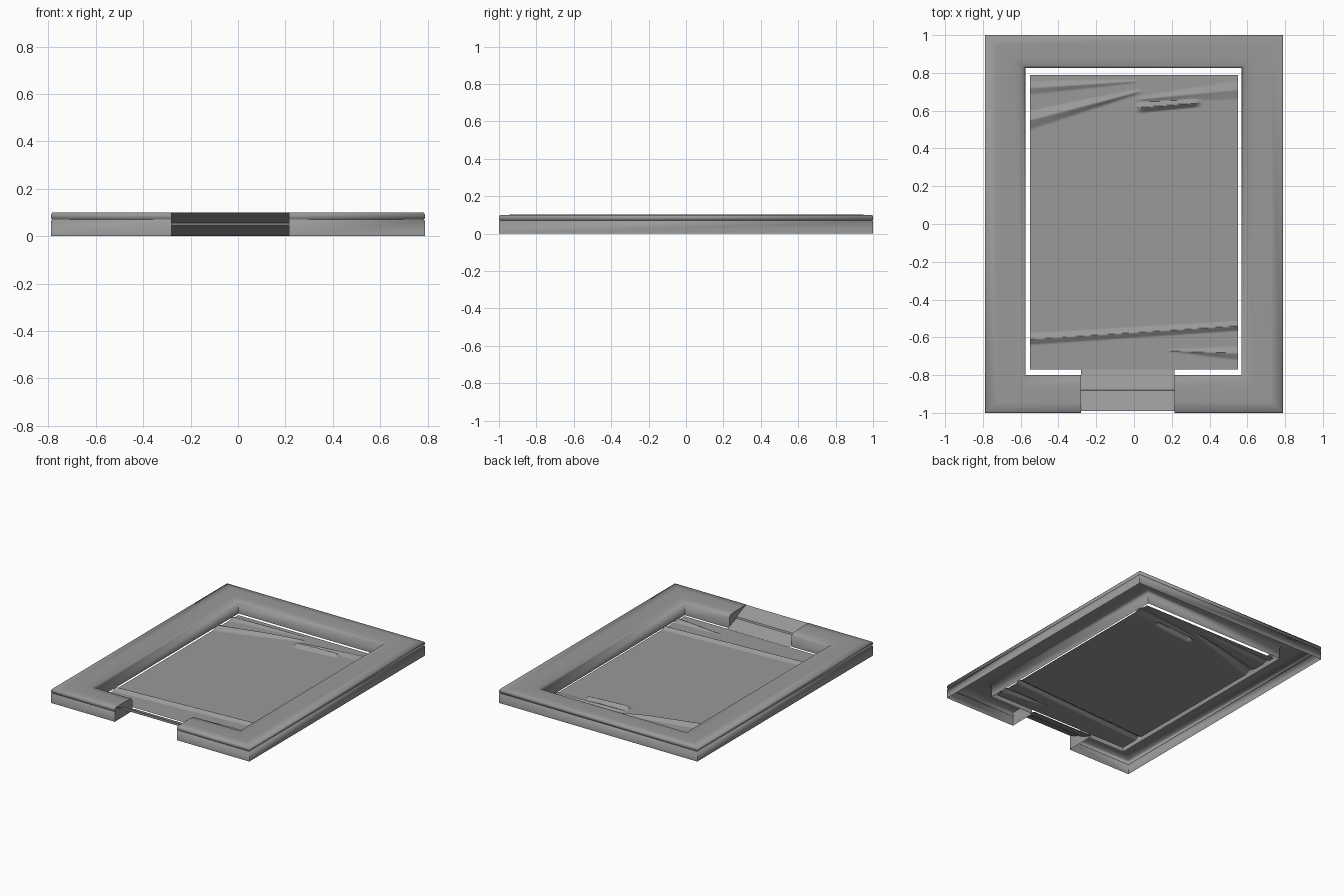
import bpy, bmesh

if "Cube" in bpy.data.objects:
    bpy.data.objects.remove(bpy.data.objects["Cube"])

grey = bpy.data.materials.new("dark_grey")
grey.diffuse_color = (.32, .32, .32, 1)
grey.use_nodes = True
grey.node_tree.nodes["Principled BSDF"].inputs["Base Color"].default_value = grey.diffuse_color


def finish(name, bm, recalc=True, angle=.52):
    if recalc:
        bmesh.ops.recalc_face_normals(bm, faces=bm.faces)
    mesh = bpy.data.meshes.new(name)
    bm.to_mesh(mesh)
    bm.free()
    mesh.materials.append(grey)
    ob = bpy.data.objects.new(name, mesh)
    bpy.context.collection.objects.link(ob)
    bpy.ops.object.select_all(action='DESELECT')
    ob.select_set(True)
    bpy.context.view_layer.objects.active = ob
    bpy.ops.object.shade_smooth_by_angle(angle=angle)
    return ob


GAP = (-0.28, 0.215)

# Frame: profile (fraction from outer to inner edge, height) swept around the rim
profile = [(0, 0), (0, .066), (.02, .069), (.02, .072), (0, .075), (0, .092),
           (.03, .1), (.3, .101), (.7, .1), (.93, .096),
           (1, .08), (1, .003)]
stations = [((GAP[1], -1), (GAP[1], -.80)),
            ((.79, -1), (.57, -.80)),
            ((.79, 1), (.57, .827)),
            ((-.79, 1), (-.575, .827)),
            ((-.79, -1), (-.575, -.80)),
            ((GAP[0], -1), (GAP[0], -.80))]
bm = bmesh.new()
rings = []
for (ox, oy), (ix, iy) in stations:
    rings.append([bm.verts.new((ox + (ix - ox) * t, oy + (iy - oy) * t, z))
                  for t, z in profile])
for a, b in zip(rings, rings[1:]):
    for i in range(len(profile) - 1):
        bm.faces.new((a[i], a[i + 1], b[i + 1], b[i]))
# End caps at the entrance
bm.faces.new(rings[0])
bm.faces.new(rings[-1])
finish("frame", bm, angle=1.25)

# Entrance flap: thin sheet falling inward with a small step
bm = bmesh.new()
rows = [[bm.verts.new((x, y, z)) for x in GAP]
        for y, z in [(-.99, .1), (-.882, .056), (-.878, .045), (-.77, .004)]]
for a, b in zip(rows, rows[1:]):
    bm.faces.new((a[0], a[1], b[1], b[0]))
finish("entrance_flap", bm, recalc=False)


# Floor sheet: flat with a few creases (start, end, start width, end width, height)
creases = [((-.55, .55), (.02, .70), .05, .012, .02),
           ((-.55, .72), (.0, .755), .035, .01, .012),
           ((.02, .615), (.33, .64), .028, .022, .025),
           ((.02, .66), (.55, .71), .012, .05, .012),
           ((-.55, -.61), (.55, -.54), .03, .025, .018),
           ((.18, -.67), (.55, -.685), .004, .035, .016)]


def floor_height(x, y):
    z = .012
    for (x0, y0), (x1, y1), w0, w1, h in creases:
        t = (x - x0) / (x1 - x0)
        if -.001 <= t <= 1.001:
            w = w0 + (w1 - w0) * t
            d = abs(y - y0 - (y1 - y0) * t) / w
            if d < 1:
                z += h * (1 - d) * min(1, w / .025)
    return z


bm = bmesh.new()
NX, NY = 60, 300
grid = []
for j in range(NY + 1):
    y = -.77 + 1.56 * j / NY
    grid.append([bm.verts.new((x, y, floor_height(x, y)))
                 for x in (-.55 + 1.10 * i / NX for i in range(NX + 1))])
for a, b in zip(grid, grid[1:]):
    for i in range(NX):
        bm.faces.new((a[i], a[i + 1], b[i + 1], b[i]))
finish("floor_sheet", bm, recalc=False, angle=.8)
